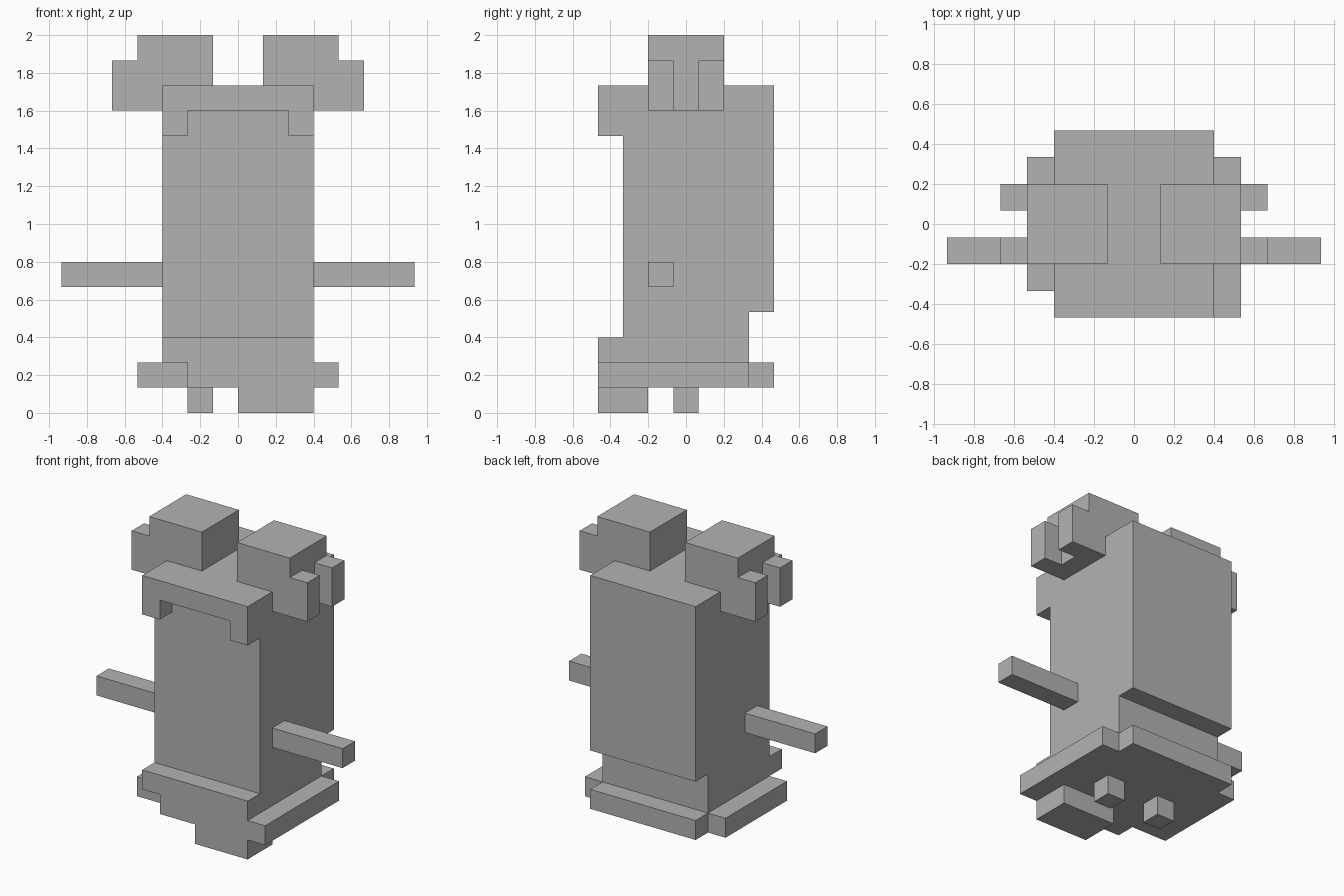
import bpy
import bmesh
from mathutils import Vector

cube = bpy.data.objects.get("Cube")
if cube:
    bpy.data.objects.remove(cube, do_unlink=True)

U = 2 / 15  # one block

grey = bpy.data.materials.new("plain_grey")
GREY = (0.45, 0.45, 0.45, 1)
grey.diffuse_color = GREY
grey.use_nodes = True
grey.node_tree.nodes["Principled BSDF"].inputs["Base Color"].default_value = GREY


def prism(name, profile, axis, lo, hi):
    """Extrude a block-unit profile along x (profile in y, z) or y (profile in x, z)."""
    bm = bmesh.new()
    place = (lambda a, b: (lo, a, b)) if axis == "x" else (lambda a, b: (a, lo, b))
    face = bm.faces.new([bm.verts.new(Vector(place(a, b)) * U) for a, b in profile])
    new = bmesh.ops.extrude_face_region(bm, geom=[face])["geom"]
    step = Vector((1, 0, 0) if axis == "x" else (0, 1, 0)) * (hi - lo) * U
    bmesh.ops.translate(bm, vec=step, verts=[v for v in new if isinstance(v, bmesh.types.BMVert)])
    bmesh.ops.recalc_face_normals(bm, faces=bm.faces)
    mesh = bpy.data.meshes.new(name)
    bm.to_mesh(mesh)
    bm.free()
    mesh.materials.append(grey)
    obj = bpy.data.objects.new(name, mesh)
    bpy.context.collection.objects.link(obj)
    return obj


def box(name, x, y, z):
    """Box from (low, high) ranges in blocks."""
    x, y, z = sorted(x), sorted(y), sorted(z)
    return prism(name, [(x[0], z[0]), (x[1], z[0]), (x[1], z[1]), (x[0], z[1])], "y", *y)


# Body, stepped in at the lower back
prism("body", [(-2.5, 1), (2.5, 1), (2.5, 4), (3.5, 4), (3.5, 13), (-2.5, 13)], "x", -3, 3)

# Brow with a short drop at each end
prism("brow", [(-3, 11), (-2, 11), (-2, 12), (2, 12), (2, 11), (3, 11), (3, 13), (-3, 13)],
      "y", -3.5, -2.5)

# Base: front lip notched at one corner, back strip, uneven side skirts
prism("front_lip", [(-3, 2), (-2, 2), (-2, 1), (3, 1), (3, 3), (-3, 3)], "y", -3.5, -2.5)
box("back_strip", (-3, 3), (2.5, 3.5), (1, 2))
box("left_skirt", (3, 4), (-3.5, 2.5), (1, 2))
box("right_skirt", (-4, -3), (-2.5, 2.5), (1, 2))

# Front foot
box("front_foot", (0, 3), (-3.5, -1.5), (0, 1))

# Mirrored arms, ears with two prongs, and small feet
for side, s in (("left", 1), ("right", -1)):
    box(f"{side}_arm", (3 * s, 7 * s), (-1.5, -0.5), (5, 6))
    ear = [(1, 13), (3, 13), (3, 12), (4, 12), (4, 15), (1, 15)]
    prism(f"{side}_ear", [(s * x, z) for x, z in ear], "y", -1.5, 1.5)
    for end, y in (("front", -1.5), ("back", 0.5)):
        box(f"{side}_ear_{end}_prong", (4 * s, 5 * s), (y, y + 1), (12, 14))
    box(f"{side}_small_foot", (1 * s, 2 * s), (-0.5, 0.5), (0, 1))
